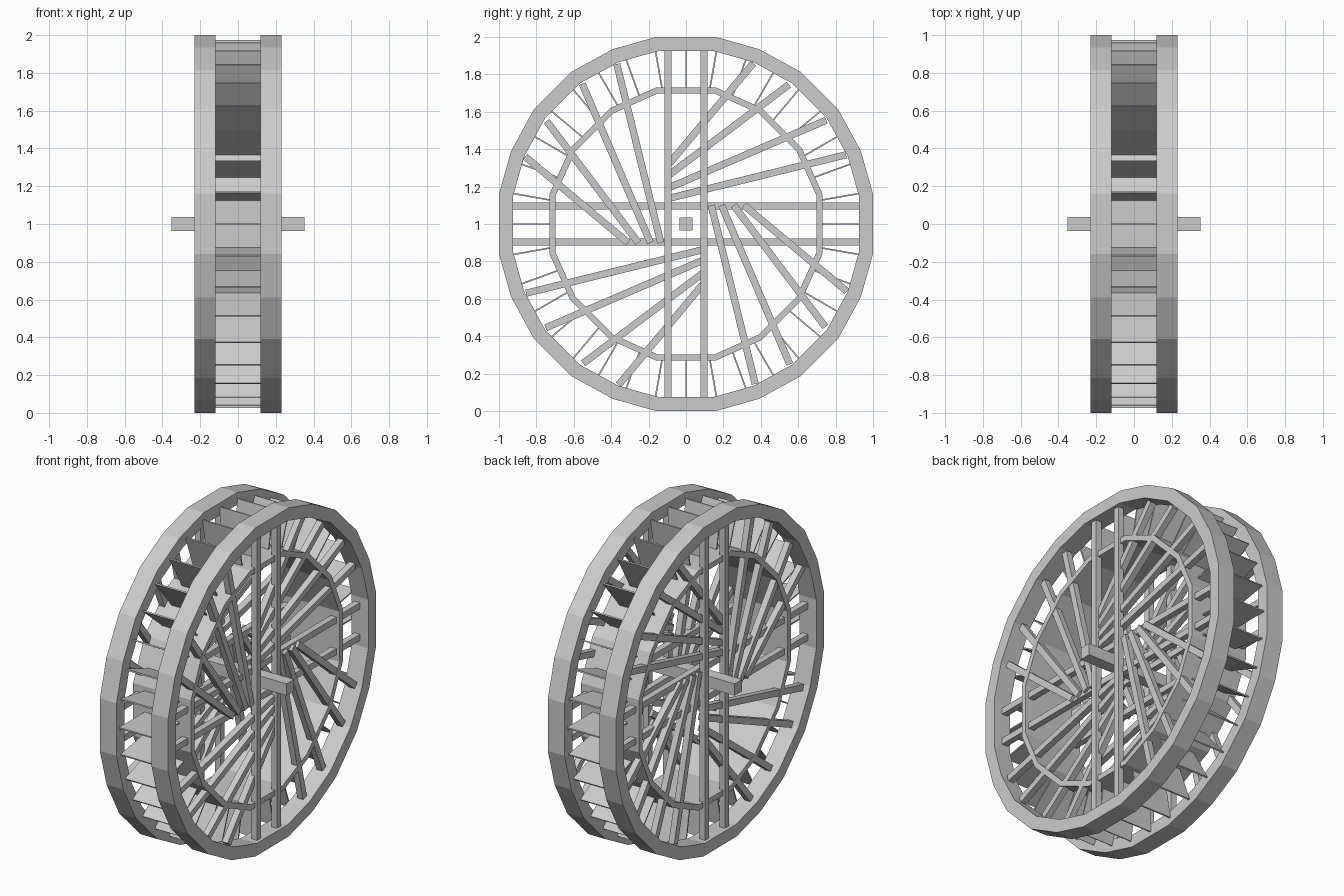
import bpy, bmesh, math
from mathutils import Matrix, Vector

cube = bpy.data.objects.get("Cube")
if cube:
    bpy.data.objects.remove(cube, do_unlink=True)

grey = bpy.data.materials.new("plain_grey")
grey.use_nodes = True
COLOUR = (0.6, 0.6, 0.6, 1)
grey.diffuse_color = COLOUR
grey.node_tree.nodes["Principled BSDF"].inputs["Base Color"].default_value = COLOUR

CENTRE = Vector((0, 0, 1))


def finish(name, bm):
    bmesh.ops.recalc_face_normals(bm, faces=bm.faces)
    mesh = bpy.data.meshes.new(name)
    bm.to_mesh(mesh)
    bm.free()
    mesh.materials.append(grey)
    obj = bpy.data.objects.new(name, mesh)
    obj.location = CENTRE
    bpy.context.collection.objects.link(obj)
    return obj


def ring(name, quarter, inner_scale, x0, x1):
    """Band whose outline is one quarter of points turned four times."""
    points = []
    for k in range(4):
        for y, z in quarter:
            for _ in range(k):
                y, z = z, -y
            points.append((y, z))
    bm = bmesh.new()
    loops = []
    for x, s in ((x0, 1), (x1, 1), (x1, inner_scale), (x0, inner_scale)):
        loops.append([bm.verts.new((x, y * s, z * s)) for y, z in points])
    n = len(points)
    for a in range(4):
        p, q = loops[a], loops[(a + 1) % 4]
        for i in range(n):
            j = (i + 1) % n
            bm.faces.new((p[i], p[j], q[j], q[i]))
    return finish(name, bm)


def add_beam(bm, start, end, x, wide, thick):
    """Box along a line in the wheel plane."""
    a, b = Vector((x, *start)), Vector((x, *end))
    d = b - a
    turn = Matrix.Rotation(math.atan2(d.z, d.y), 4, 'X')
    size = Matrix.Diagonal((thick, d.length, wide, 1))
    bmesh.ops.create_cube(bm, size=1,
                          matrix=Matrix.Translation((a + b) / 2) @ turn @ size)


RIM = [(0.16, 1), (0.39, 0.935), (0.61, 0.815), (0.815, 0.61), (0.935, 0.39), (1, 0.16)]
DRUM = [(0.16, 0.73), (0.405, 0.62), (0.62, 0.405), (0.73, 0.16)]
BAR = 0.038

# Inner drum that the paddles stand on
ring("inner_drum", DRUM, 0.955, -0.195, 0.195)

# Slanted braces of one quarter: outer end, inner end
BRACES = [((-0.37, 0.855), (-0.135, -0.1)), ((-0.555, 0.75), (-0.19, -0.1)),
          ((-0.745, 0.55), (-0.255, -0.1)), ((-0.86, 0.36), (-0.31, -0.1))]

for side, sign in (("left", 1), ("right", -1)):
    # Outer rim
    ring(side + "_rim", RIM, 0.925, sign * 0.118, sign * 0.23)

    # Straight spoke pairs
    bm = bmesh.new()
    for off in (-0.096, 0.096):
        add_beam(bm, (off, -0.93), (off, 0.93), sign * 0.19, BAR, BAR)
        add_beam(bm, (-0.93, off), (0.93, off), sign * 0.155, BAR, BAR)
    finish(side + "_straight_spokes", bm)

    # Slanted braces, turned to all quarters
    bm = bmesh.new()
    for k in range(4):
        for outer, inner in BRACES:
            for _ in range(k):
                outer = (outer[1], -outer[0])
                inner = (inner[1], -inner[0])
            add_beam(bm, outer, inner, sign * 0.173, BAR, BAR)
    finish(side + "_slanted_braces", bm)

# Radial paddles between the rims
bm = bmesh.new()
PADDLES = 36
for i in range(PADDLES):
    a = math.tau * i / PADDLES
    c, s = math.cos(a), math.sin(a)
    add_beam(bm, (0.715 * c, 0.715 * s), (0.975 * c, 0.975 * s), 0, 0.008, 0.236)
finish("paddles", bm)

# Square axle
bm = bmesh.new()
add_beam(bm, (-0.036, 0), (0.036, 0), 0, 0.072, 0.706)
finish("axle", bm)
